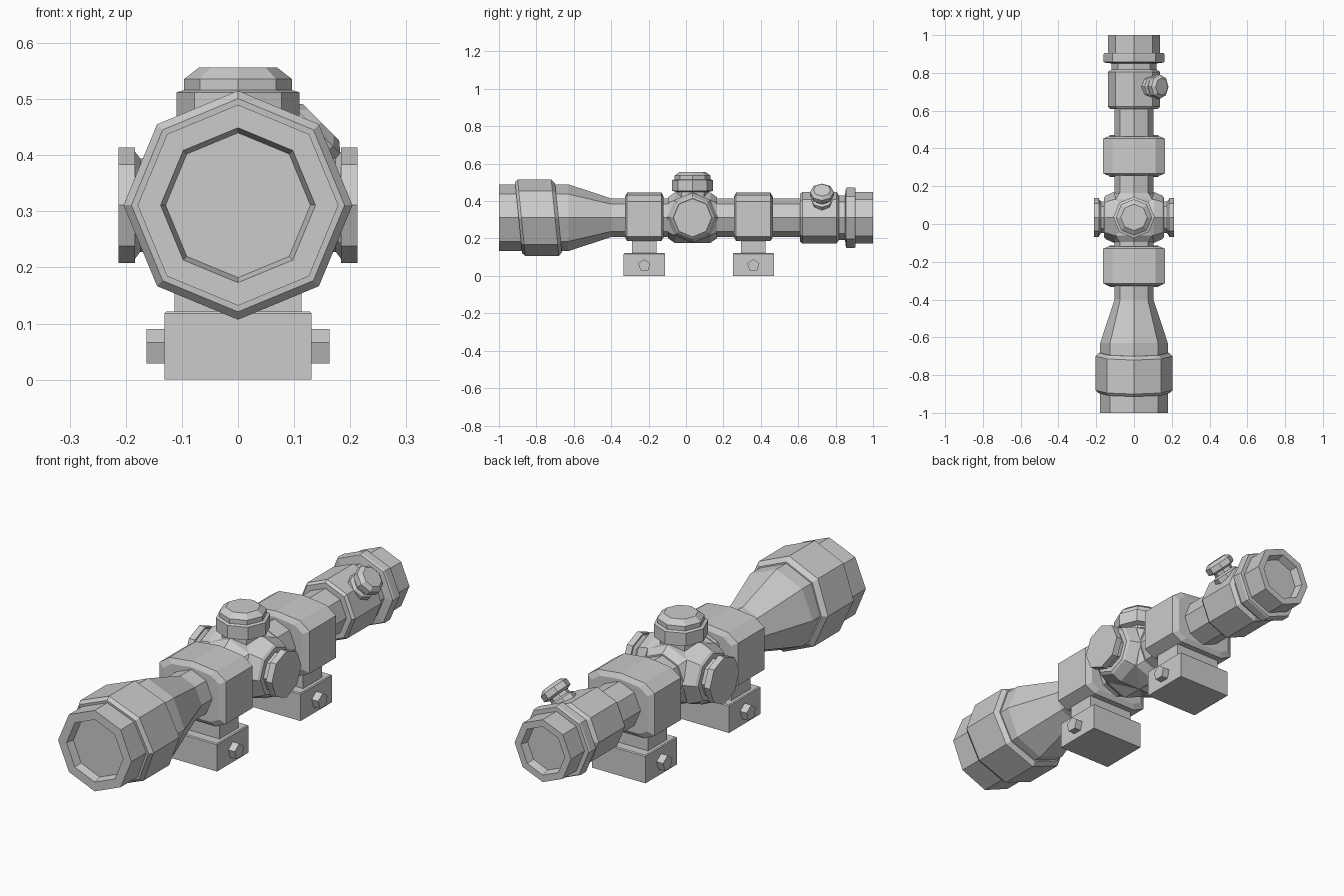
import bpy, bmesh
from math import cos, sin, tau
from mathutils import Vector

if "Cube" in bpy.data.objects:
    bpy.data.objects.remove(bpy.data.objects["Cube"])

CZ = 0.311   # height of the optical axis
TY = 0.035   # turret position along the tube
X, Y, Z = Vector((1, 0, 0)), Vector((0, 1, 0)), Vector((0, 0, 1))


def loft(name, rings):
    """Join matching loops of points into a closed, flat-shaded solid."""
    bm = bmesh.new()
    loops = [[bm.verts.new(p) for p in ring] for ring in rings]
    n = len(loops[0])
    for a, b in zip(loops, loops[1:]):
        for i in range(n):
            j = (i + 1) % n
            bm.faces.new((a[i], a[j], b[j], b[i]))
    bm.faces.new(loops[0])
    bm.faces.new(loops[-1])
    bmesh.ops.recalc_face_normals(bm, faces=bm.faces)
    mesh = bpy.data.meshes.new(name)
    bm.to_mesh(mesh)
    bm.free()
    ob = bpy.data.objects.new(name, mesh)
    bpy.context.collection.objects.link(ob)
    return ob


def turned(name, origin, axis, up, profile, sides=8, shear=0.0):
    """Faceted turned part; profile is (distance along axis, radius)."""
    axis = axis.normalized()
    side = axis.cross(up)
    rings = []
    for t, r in profile:
        ring = []
        for i in range(sides):
            a = tau * i / sides
            ring.append(origin + axis * (t + shear * r * cos(a)) + (up * cos(a) + side * sin(a)) * r)
        rings.append(ring)
    return loft(name, rings)


def box(name, x, y0, y1, z0, z1, bevel=0.0):
    def rect(z, b):
        return [Vector((sx * (x - b), y, z)) for sx, y in
                ((-1, y0 + b), (1, y0 + b), (1, y1 - b), (-1, y1 - b))]
    rings = [rect(z0, 0), rect(z1 - bevel, 0)]
    if bevel:
        rings.append(rect(z1, bevel))
    return loft(name, rings)


centre = Vector((0, 0, CZ))

# Main tube with recessed lenses at both ends
turned("scope_tube", centre, Y, Z, [
    (-0.965, 0.129), (-1.0, 0.138), (-1.0, 0.179), (-0.63, 0.179), (-0.40, 0.103),
    (0.61, 0.103), (0.61, 0.128), (0.622, 0.138), (0.805, 0.138), (0.818, 0.12),
    (0.85, 0.12), (0.855, 0.158), (0.862, 0.162), (0.898, 0.162), (0.905, 0.158),
    (0.905, 0.138), (1.0, 0.138), (1.0, 0.107), (0.965, 0.098)])

# Slanted collar on the front bell
turned("front_collar", centre, Y, Z, [
    (-0.895, 0.17), (-0.895, 0.19), (-0.88, 0.204), (-0.70, 0.204), (-0.682, 0.185),
    (-0.682, 0.17)], shear=-0.1)

# Turret housing across the tube, with its two side knobs
hub = Vector((0, TY, CZ))
half = [(0.105, 0.135), (0.15, 0.115), (0.158, 0.105), (0.158, 0.083),
        (0.174, 0.083), (0.184, 0.096), (0.184, 0.103), (0.213, 0.103)]
turned("turret_housing", hub, X, Z, [(-t, r) for t, r in reversed(half)] + half)
turned("housing_core", hub, Y, Z, [
    (-0.13, 0.11), (-0.095, 0.135), (0.095, 0.135), (0.13, 0.11)])

# Top turret knob
turned("top_turret", Vector((0, TY, 0)), Z, X, [
    (0.35, 0.085), (0.448, 0.085), (0.455, 0.11), (0.512, 0.11), (0.516, 0.096),
    (0.536, 0.096), (0.556, 0.07)])

# Small angled dial on the eyepiece
turned("eyepiece_dial", Vector((0, 0.727, CZ)), X + Z, Y, [
    (0.08, 0.058), (0.138, 0.058), (0.146, 0.044), (0.160, 0.044), (0.168, 0.064),
    (0.194, 0.064), (0.209, 0.046)])

# Two mounts: clamp ring, neck, rail base and cross bolt
half_section = [(0.113, 0.187), (0.163, 0.212), (0.163, 0.398), (0.115, 0.432)]
section = half_section + [(0, 0.445)] + [(-x, z) for x, z in reversed(half_section)]
for label, y in (("front", -0.223), ("rear", 0.36)):
    rings = []
    for dy, s in ((-0.104, 0.84), (-0.092, 1), (0.092, 1), (0.104, 0.84)):
        rings.append([Vector((x * s, y + dy, CZ + (z - CZ) * s)) for x, z in section])
    loft(label + "_clamp_ring", rings)
    box(label + "_mount_neck", 0.113, y - 0.066, y + 0.066, 0.11, 0.22)
    box(label + "_mount_base", 0.131, y - 0.11, y + 0.11, 0.0, 0.122, 0.004)
    turned(label + "_cross_bolt", Vector((0, y, 0.056)), X, Z,
           [(-0.163, 0.034), (0.163, 0.034)], sides=5)
